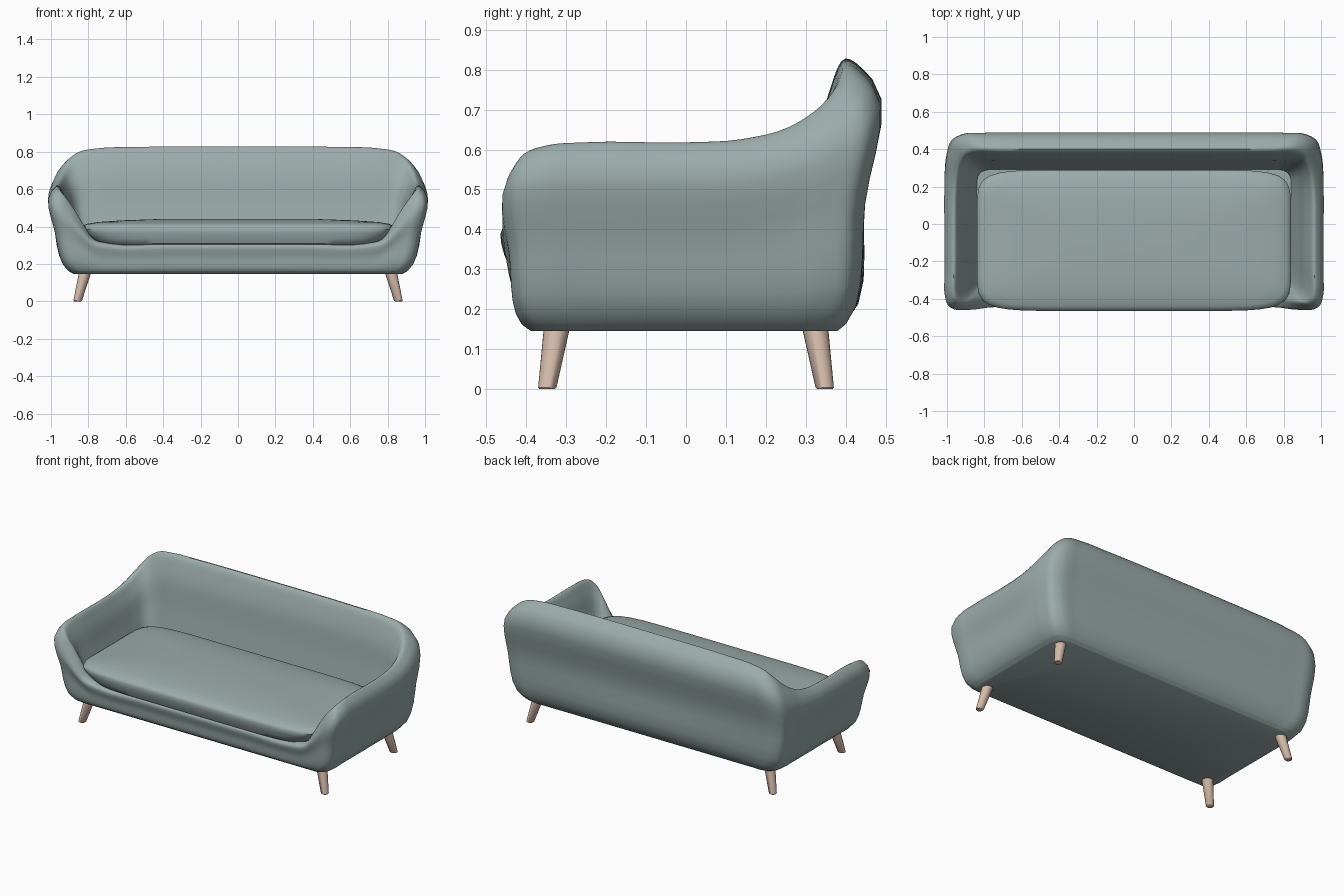
import bpy, bmesh, math
from mathutils import Vector

if "Cube" in bpy.data.objects:
    bpy.data.objects.remove(bpy.data.objects["Cube"])


def material(name, rgb):
    m = bpy.data.materials.new(name)
    m.diffuse_color = (*rgb, 1)
    m.use_nodes = True
    m.node_tree.nodes["Principled BSDF"].inputs["Base Color"].default_value = m.diffuse_color
    return m


fabric = material("grey green fabric", (0.33, 0.41, 0.405))
wood = material("pale wood", (0.67, 0.50, 0.40))


def spline(pts, steps, closed=False):
    """Smooth curve through the points, tangents weighted by spacing."""
    n = len(pts)

    def tangent(i):
        if not closed and i in (0, n - 1):
            return (pts[1] - pts[0] if i == 0 else pts[-1] - pts[-2]).normalized()
        a, b, c = pts[i - 1], pts[i], pts[(i + 1) % n]
        h0, h1 = (b - a).length + 1e-6, (c - b).length + 1e-6
        return ((b - a) / h0 * h1 + (c - b) / h1 * h0) / (h0 + h1)

    out = []
    for i in range(n if closed else n - 1):
        a, b = pts[i], pts[(i + 1) % n]
        h = (b - a).length
        ma, mb = tangent(i) * h, tangent((i + 1) % n) * h
        for k in range(steps):
            t = k / steps
            out.append(a * (2*t**3 - 3*t*t + 1) + ma * (t**3 - 2*t*t + t)
                       + b * (3*t*t - 2*t**3) + mb * (t**3 - t*t))
    return out if closed else out + [pts[-1].copy()]


def skin(name, rings, mat):
    """Bridge closed rings, cap both ends, shade smooth."""
    bm = bmesh.new()
    vs = [[bm.verts.new(p) for p in r] for r in rings]
    n = len(vs[0])
    for a, b in zip(vs, vs[1:]):
        for i in range(n):
            j = (i + 1) % n
            bm.faces.new((a[i], a[j], b[j], b[i]))
    bm.faces.new(vs[0][::-1])
    bm.faces.new(vs[-1])
    bmesh.ops.recalc_face_normals(bm, faces=bm.faces)
    me = bpy.data.meshes.new(name)
    bm.to_mesh(me)
    bm.free()
    ob = bpy.data.objects.new(name, me)
    bpy.context.collection.objects.link(ob)
    me.materials.append(mat)
    bpy.ops.object.select_all(action='DESELECT')
    ob.select_set(True)
    bpy.context.view_layer.objects.active = ob
    bpy.ops.object.shade_smooth_by_angle(angle=math.radians(45))
    return ob


# Shell: stations from front centre round the right side to back centre
# (outer x, outer y, rim height, inner x, inner y, rim position across wall)
half = [
    (0, -.45, .31, 0, -.33, .35), (.4, -.45, .31, .39, -.33, .35),
    (.72, -.45, .31, .68, -.33, .35), (.80, -.45, .33, .75, -.33, .33),
    (.86, -.45, .415, .785, -.335, .28), (.91, -.45, .50, .81, -.335, .24),
    (.955, -.446, .56, .825, -.325, .2), (.985, -.425, .592, .833, -.305, .2),
    (1, -.37, .61, .838, -.27, .2), (1, -.27, .618, .84, -.2, .2),
    (1, 0, .618, .84, 0, .2), (1, .15, .626, .84, .1, .2),
    (1, .27, .655, .84, .2, .22), (.997, .37, .71, .835, .25, .26),
    (.98, .435, .762, .82, .275, .32), (.93, .463, .80, .79, .288, .36),
    (.82, .467, .818, .72, .29, .38), (.6, .467, .825, .55, .29, .38),
    (.3, .467, .828, .28, .29, .38), (0, .467, .828, 0, .29, .38)]
stations = half + [(-s[0], s[1], s[2], -s[3], *s[4:]) for s in half[-2:0:-1]]


def outer(x, y, z):
    """Outer wall point: the wall leans out as it rises."""
    fx = 1 - .095 * (max(0, .6 - z) / .44) ** 2.2 - .3 * max(0, z - .6)
    if y < 0:
        fy = 1 - .085 * (max(0, .45 - z) / .29) ** 1.8
    else:
        fy = 1 - .145 * (max(0, .65 - z) / .49) ** 1.25
    return Vector((x * fx, y * fy, z))


def profile(x, y, zr, xi, yi, f):
    d = .015 + .14 * (zr - .31)
    zo = zr - d * .6
    inner = Vector((xi, yi, .28))
    at = outer(x, y, zr)

    def across(t, z):
        p = at.lerp(inner, t)
        return Vector((p.x, p.y, z))
    base = outer(x, y, .145)
    foot = Vector((base.x * .975, base.y * .95, .145))
    zm = .165 + (zo - .165) * .5
    return [foot, outer(x, y, .165), outer(x, y, zm), outer(x, y, zo),
            across(f, zr), across(f + .24, zr - d),
            across(f * .5 + .62, (zr - d) * .5 + .14), inner]


columns = [spline(profile(*s), 5) for s in stations]
skin("sofa_shell", [spline(list(r), 4, True) for r in zip(*columns)], fabric)

# Seat cushion: rounded rectangle rings (x inset, y inset, height)
levels = [(.12, .05, .298), (.09, .022, .308), (.05, .01, .335), (.015, .002, .365),
          (0, 0, .388), (.006, .005, .402), (.03, .025, .414), (.09, .07, .424),
          (.22, .14, .433), (.42, .25, .44)]


def rounded(a, b, z, n=8, count=128):
    ring = []
    for i in range(count):
        t = 2 * math.pi * i / count
        c, s = math.cos(t), math.sin(t)
        r = (abs(c) ** n + abs(s) ** n) ** (-1 / n)
        ring.append(Vector((a * r * c, b * r * s - .0875, z)))
    return ring


cushion_rings = [rounded(.84 - ix, .3775 - iy, z) for ix, iy, z in levels]
skin("seat_cushion", cushion_rings, fabric)

# Splayed tapered legs
for sx, side in ((1, "right"), (-1, "left")):
    for sy, end in ((-1, "front"), (1, "back")):
        rings = []
        for z, r in ((0, .019), (.004, .023), (.19, .035)):
            cx, cy = sx * (.858 - .26 * z), sy * (.348 - .16 * z)
            rings.append([Vector((cx + r * math.cos(k * math.pi / 12),
                                  cy + r * math.sin(k * math.pi / 12), z))
                          for k in range(24)])
        skin(f"{end}_{side}_leg", rings, wood)
